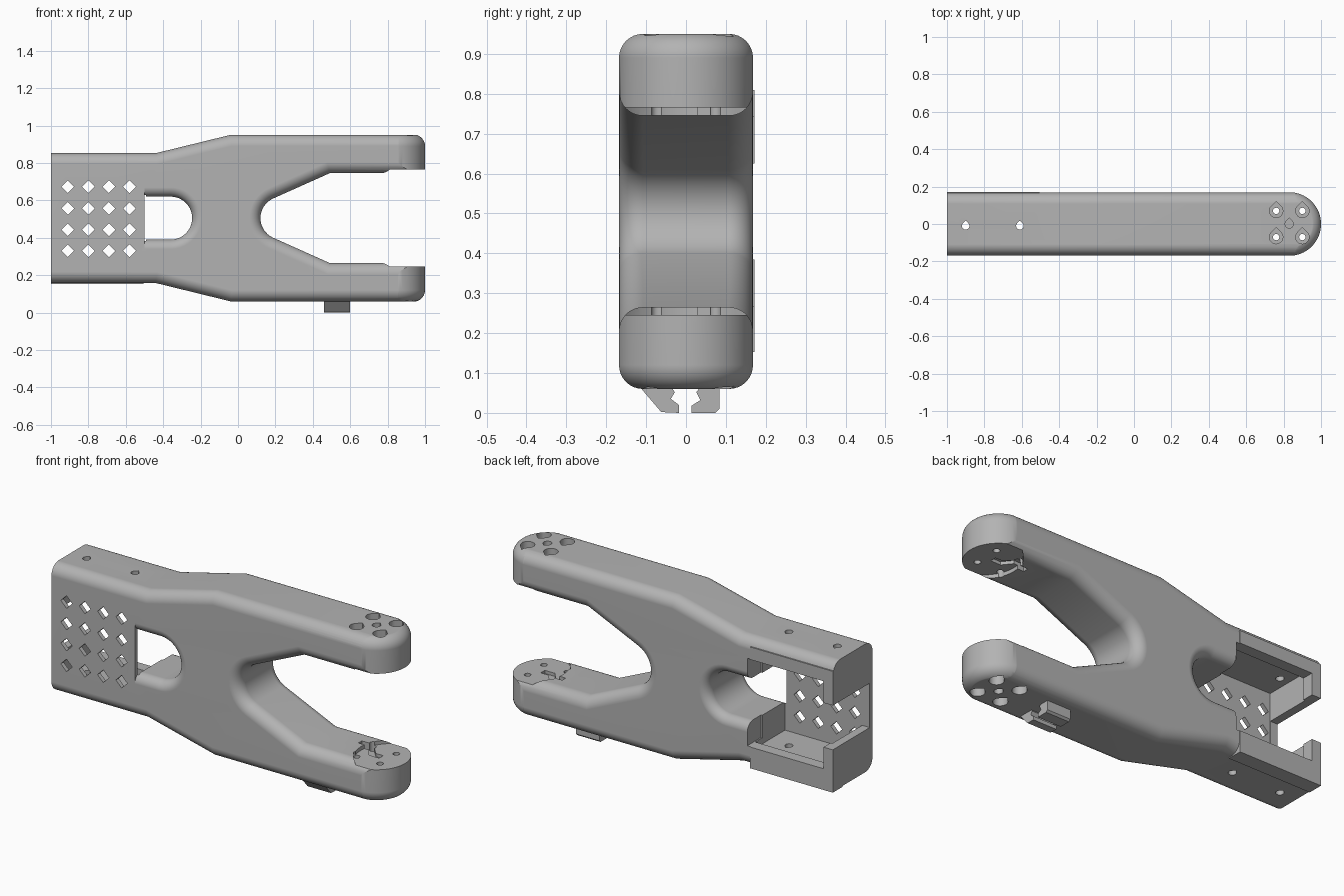
import bpy, bmesh, math
from math import sin, cos, radians, pi

if "Cube" in bpy.data.objects:
    bpy.data.objects.remove(bpy.data.objects["Cube"])

ZC = 0.505  # mirror height of the frame

grey = bpy.data.materials.new("plastic_grey")
grey.diffuse_color = (0.45, 0.45, 0.45, 1)
grey.use_nodes = True
grey.node_tree.nodes["Principled BSDF"].inputs["Base Color"].default_value = grey.diffuse_color


def mesh_object(name, bm):
    bmesh.ops.recalc_face_normals(bm, faces=bm.faces)
    me = bpy.data.meshes.new(name)
    bm.to_mesh(me)
    bm.free()
    ob = bpy.data.objects.new(name, me)
    bpy.context.collection.objects.link(ob)
    me.materials.append(grey)
    return ob


def offset(poly, d):
    """Mitred inward offset of a closed 2D outline."""
    n = len(poly)
    area = sum(poly[i - 1][0] * poly[i][1] - poly[i][0] * poly[i - 1][1] for i in range(n))
    s = 1 if area > 0 else -1
    out = []
    for i in range(n):
        a, b, c = poly[i - 1], poly[i], poly[(i + 1) % n]
        l1, l2 = math.dist(a, b), math.dist(b, c)
        n1 = (-(b[1] - a[1]) / l1 * s, (b[0] - a[0]) / l1 * s)
        n2 = (-(c[1] - b[1]) / l2 * s, (c[0] - b[0]) / l2 * s)
        k = d / (1 + n1[0] * n2[0] + n1[1] * n2[1])
        out.append((b[0] + (n1[0] + n2[0]) * k, b[1] + (n1[1] + n2[1]) * k))
    return out


def slab(name, poly, lo, hi, axis, r=0.0, steps=8, flare=False, umin=-9):
    """Extrude an outline along an axis, with rounded (or flared) rims."""
    if r:
        rims = [(r * (1 - sin(k * pi / 2 / steps)), r * (1 - cos(k * pi / 2 / steps)))
                for k in range(steps + 1)]
        rings = [(lo + h, d) for h, d in reversed(rims)] + [(hi - h, d) for h, d in rims]
        if flare:
            rings = [(w, -d) for w, d in rings]
            rings = [(lo - .03, -r)] + rings + [(hi + .03, -r)]
    else:
        rings = [(lo, 0), (hi, 0)]
    place = {'x': lambda u, v, w: (w, u, v), 'y': lambda u, v, w: (u, w, v),
             'z': lambda u, v, w: (u, v, w)}[axis]
    bm = bmesh.new()
    loops = [[bm.verts.new(place(max(u, umin), v, w)) for u, v in offset(poly, d)]
             for w, d in rings]
    for A, B in zip(loops, loops[1:]):
        for i in range(len(A)):
            bm.faces.new((A[i - 1], A[i], B[i], B[i - 1]))
    bm.faces.new(loops[0])
    bm.faces.new(loops[-1])
    return mesh_object(name, bm)


def box(name, x0, x1, y0, y1, z0, z1):
    return slab(name, [(x0, y0), (x1, y0), (x1, y1), (x0, y1)], z0, z1, 'z')


def arc(cx, cy, r, a0, a1, n):
    return [(cx + r * cos(radians(a0 + (a1 - a0) * i / n)),
             cy + r * sin(radians(a0 + (a1 - a0) * i / n))) for i in range(n + 1)]


def disc(name, x, y, r, z0, z1, n=24):
    return slab(name, arc(x, y, r, 0, 360 - 360 / n, n - 1), z0, z1, 'z')


def teardrop(name, x, y, r, z0, z1):
    return slab(name, arc(x, y, r, 135, 405, 18) + [(x, y + r * 1.41)], z0, z1, 'z')


def boolean(target, tool, op='DIFFERENCE'):
    tool.hide_render = True
    mod = target.modifiers.new("cut", 'BOOLEAN')
    mod.operation, mod.solver, mod.object = op, 'EXACT', tool
    bpy.context.view_layer.objects.active = target
    bpy.ops.object.modifier_apply(modifier=mod.name)
    bpy.data.objects.remove(tool, do_unlink=True)


# Forked frame: lower half outline plus its mirror
lower = [(-1.1, 0.158), (-0.44, 0.158), (-0.04, 0.06), (1.1, 0.06), (1.1, 0.265), (0.49, 0.265)]
upper = [(x, 2 * ZC - z) for x, z in reversed(lower)]
outline = lower + arc(0.235, ZC, 0.115, 245, 115, 16) + upper
body = slab("forked_frame", outline, -0.168, 0.168, 'y', 0.06)

# Squared back corners of the rear housing
boolean(body, box("back_top", -1.05, -0.505, 0.09, 0.172, 0.52, 0.81), 'UNION')
boolean(body, box("back_bottom", -1.05, -0.505, 0.09, 0.172, 0.153, 0.5), 'UNION')

# Round the arm tips in plan and trim the rear end
plan = [(-1, -0.17)] + arc(0.83, 0, 0.17, -90, 90, 32) + [(-0.4, 0.17), (-0.4, 0.2), (-1, 0.2)]
boolean(body, slab("plan_trim", plan, 0.058, 0.952, 'z', 0.062), 'INTERSECT')

# Rounded window behind the rear housing
win = [(-0.5, 0.39)] + arc(-0.36, ZC, 0.115, -90, 90, 20) + [(-0.5, 0.62)]
boolean(body, slab("window", win, -0.168, 0.168, 'y', 0.05, flare=True, umin=-0.5))

# Rear housing: inner pocket, narrower back opening, end notch
boolean(body, box("pocket", -0.955, -0.492, -0.145, 0.11, 0.235, 0.775))
boolean(body, box("back_opening", -0.945, -0.485, 0.05, 0.3, 0.268, 0.742))
boolean(body, box("end_notch", -1.1, -0.93, -0.144, 0.3, 0.385, 0.625))

# Diamond vent grid through the front wall
for x in (-0.91, -0.8, -0.69, -0.58):
    for z in (0.33, 0.443, 0.557, 0.673):
        boolean(body, slab("vent", arc(x, z, 0.034, 0, 270, 3), -0.3, -0.1, 'y'))

# Screw holes in the housing top and bottom
for x in (-0.9, -0.61):
    boolean(body, teardrop("screw_top", x, -0.01, 0.02, 0.7, 1.0))
    boolean(body, teardrop("screw_bottom", x, -0.01, 0.02, 0.1, 0.3))


# Motor seats: recessed pad, wire groove, bolt holes; built low and mirrored
def zspan(z0, z1, top):
    return (2 * ZC - z1, 2 * ZC - z0) if top else (z0, z1)


for top in (False, True):
    boolean(body, disc("pad", 0.925, 0, 0.19, *zspan(0.245, 0.32, top), 48))
    groove = [(0.7, 0.03), (0.76, 0.03), (0.8, -0.02), (0.86, -0.02),
              (0.86, 0.015), (0.815, 0.015), (0.775, 0.06), (0.7, 0.06)]
    boolean(body, slab("groove", groove, *zspan(0.228, 0.33, top), 'z'))
    for x in (0.76, 0.9):
        for y in (-0.07, 0.07):
            boolean(body, teardrop("counterbore", x, y, 0.036, *zspan(0.0, 0.2, top)))
            boolean(body, disc("bolt", x, y, 0.017, *zspan(0.1, 0.3, top), 16))
    boolean(body, teardrop("shaft_hole", 0.83, 0, 0.022, *zspan(0.0, 0.2, top)))

# Cable clip: two hooks under the lower arm
hook_left = [(-0.11, 0.07), (-0.11, 0.058), (-0.062, 0.002), (-0.018, 0),
             (-0.018, 0.02), (-0.038, 0.035), (-0.028, 0.052), (-0.04, 0.07)]
hook_right = [(0.084, 0.07), (0.084, 0.01), (0.074, 0), (0.014, 0),
              (0.014, 0.018), (0.036, 0.032), (0.026, 0.052), (0.04, 0.07)]
hooks = [slab("cable_hook_left", hook_left, 0.46, 0.6, 'x'),
         slab("cable_hook_right", hook_right, 0.46, 0.6, 'x')]

# Smooth the rounded rims, keep cut edges crisp
for ob in [body] + hooks:
    bpy.ops.object.select_all(action='DESELECT')
    ob.select_set(True)
    bpy.context.view_layer.objects.active = ob
    bpy.ops.object.shade_smooth_by_angle(angle=radians(30))
body.modifiers.new("even_shading", 'WEIGHTED_NORMAL').keep_sharp = True
